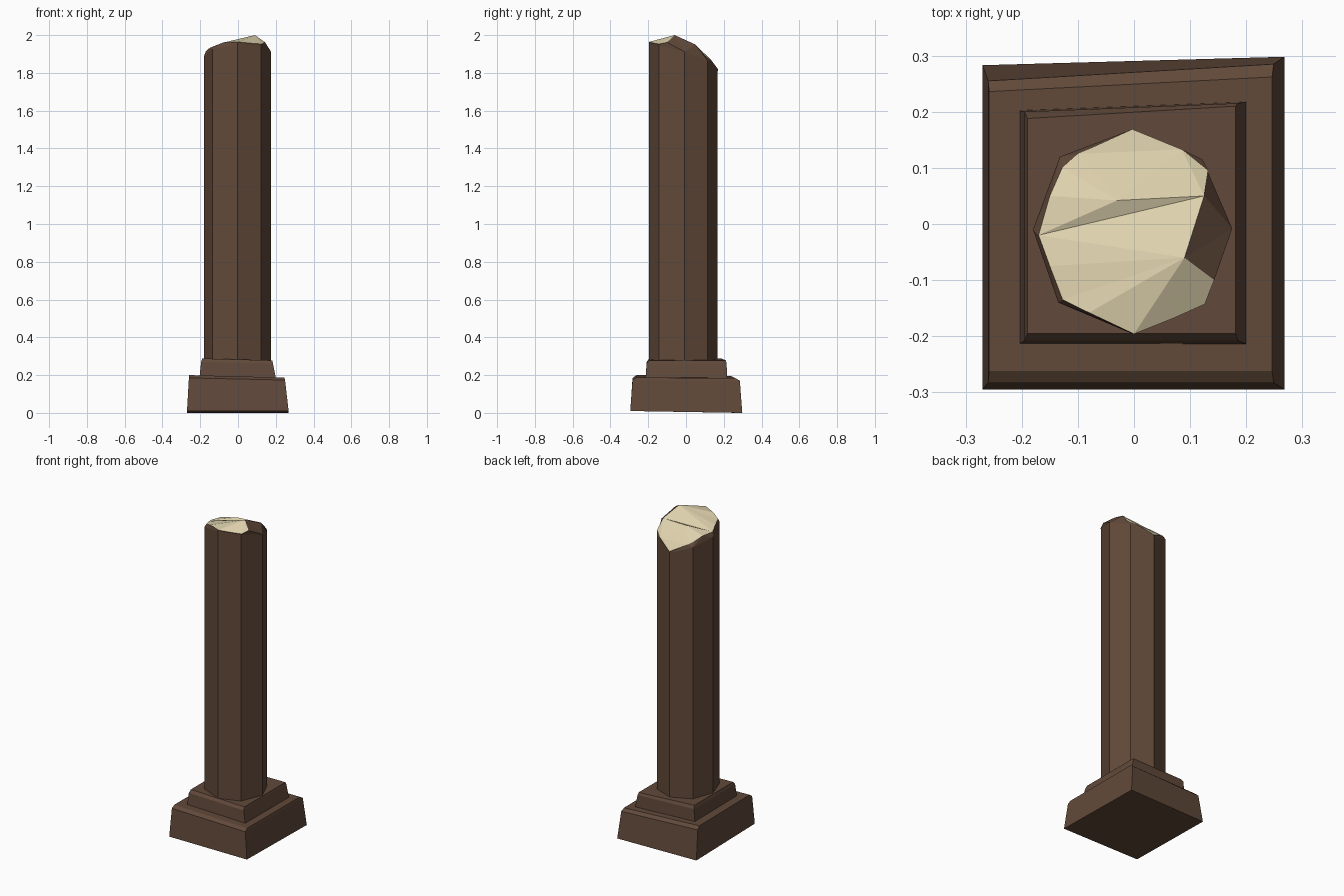
import bpy, bmesh

if "Cube" in bpy.data.objects:
    bpy.data.objects.remove(bpy.data.objects["Cube"])


def material(name, rgb):
    m = bpy.data.materials.new(name)
    m.diffuse_color = (*rgb, 1)
    m.use_nodes = True
    m.node_tree.nodes["Principled BSDF"].inputs["Base Color"].default_value = m.diffuse_color
    return m


brown = material("brown_bark", (0.120, 0.067, 0.042))
cream = material("cream_core", (0.72, 0.63, 0.41))


def finish(name, bm, mats):
    bmesh.ops.remove_doubles(bm, verts=bm.verts, dist=1e-5)
    bmesh.ops.recalc_face_normals(bm, faces=bm.faces)
    me = bpy.data.meshes.new(name)
    bm.to_mesh(me)
    bm.free()
    for m in mats:
        me.materials.append(m)
    ob = bpy.data.objects.new(name, me)
    bpy.context.collection.objects.link(ob)


def block(name, rings):
    """Uneven block lofted through four-cornered rings, bottom to top."""
    bm = bmesh.new()
    vs = [[bm.verts.new(p) for p in r] for r in rings]
    bm.faces.new(vs[0][::-1])
    bm.faces.new(vs[-1])
    for a, b in zip(vs, vs[1:]):
        for i in range(4):
            j = (i + 1) % 4
            bm.faces.new((a[i], a[j], b[j], b[i]))
    finish(name, bm, [brown])


def ring(x0, x1, y0, yl, yr, zs):
    """Front-left, front-right, back-right, back-left corners."""
    return [(x, y, z) for (x, y), z in
            zip(((x0, y0), (x1, y0), (x1, yr), (x0, yl)), zs)]


# Two crooked plinth steps with worn front and back edges
block("lower_plinth", [
    ring(-0.27, 0.268, -0.295, 0.283, 0.298, (0.01, 0.01, 0, 0)),
    ring(-0.26, 0.249, -0.283, 0.255, 0.285, (0.185, 0.174, 0.17, 0.178)),
    ring(-0.258, 0.246, -0.262, 0.236, 0.262, (0.2, 0.187, 0.184, 0.196))])
block("upper_plinth", [
    ring(-0.206, 0.203, -0.215, 0.203, 0.218, (0.17,) * 4),
    ring(-0.195, 0.185, -0.208, 0.2, 0.215, (0.27, 0.262, 0.262, 0.27)),
    ring(-0.19, 0.181, -0.195, 0.188, 0.21, (0.288, 0.278, 0.278, 0.288))])

# Octagonal shaft: top of each wall corner, then the broken rim (two per corner)
corners = [(0.175, -0.008, 1.912), (0.122, 0.115, 1.865), (-0.005, 0.168, 1.81),
           (-0.132, 0.12, 1.86), (-0.18, -0.01, 1.89), (-0.135, -0.14, 1.925),
           (-0.002, -0.196, 1.955), (0.122, -0.144, 1.945)]
rim = [(0.09, -0.06, 2.0), (0.125, 0.05, 1.95), (0.132, 0.095, 1.895),
       (0.085, 0.133, 1.868), (-0.003, 0.169, 1.82), (-0.1, 0.125, 1.872),
       (-0.128, 0.1, 1.89), (-0.15, 0.05, 1.912), (-0.17, -0.02, 1.915),
       (-0.15, -0.075, 1.932), (-0.127, -0.135, 1.942), (-0.08, -0.158, 1.96),
       (0, -0.196, 1.964), (0.07, -0.168, 1.957), (0.126, -0.143, 1.953),
       (0.143, -0.1, 1.962)]
bm = bmesh.new()
base = [bm.verts.new((x, y, 0.25)) for x, y, z in corners]
c = [bm.verts.new(p) for p in corners]
r = [bm.verts.new(p) for p in rim]
bm.faces.new(base[::-1])
for i in range(8):
    j = (i + 1) % 8
    bm.faces.new((base[i], base[j], c[j], c[i]))
    bm.faces.new((c[i], c[j], r[2 * i + 1]))
    bm.faces.new((c[i], r[2 * i], r[2 * i - 1]))
    bm.faces.new((c[i], r[2 * i + 1], r[2 * i]))

# Pale splintered top, fanned from a few ridge points
mid = bm.verts.new((-0.03, 0.042, 1.943))
fans = [(r[0], r[12:16]), (r[0], [r[1]] + r[8:13]), (mid, r[5:9]),
        (mid, [r[8], r[1], r[3], r[5]]), (r[2], [r[3], r[1]]),
        (r[4], [r[5], r[3]])]
for hub, pts in fans:
    for a, b in zip(pts, pts[1:]):
        bm.faces.new((hub, a, b)).material_index = 1
finish("shaft", bm, [brown, cream])
